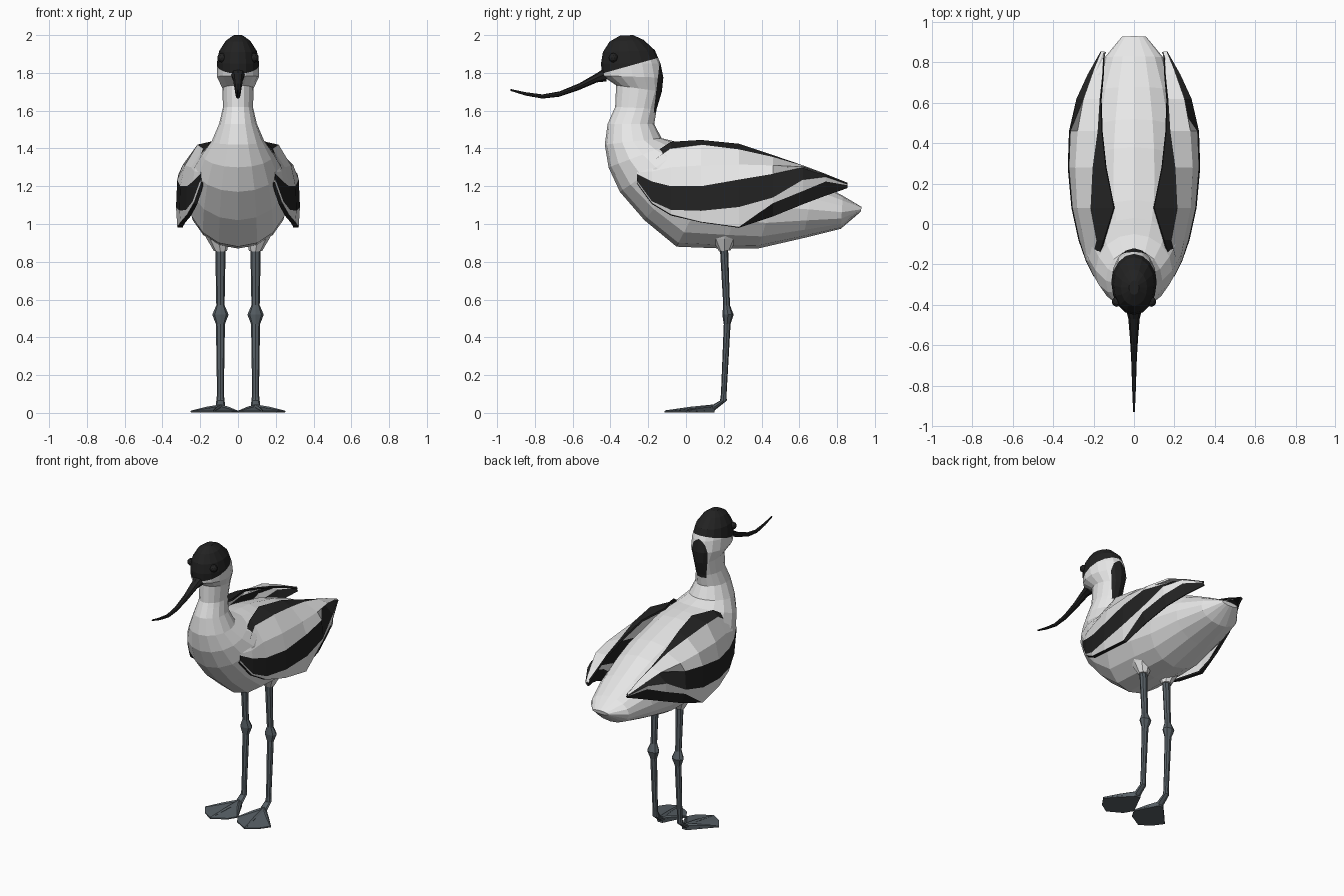
import bpy
import bmesh
from math import sin, cos, tau
from mathutils import Vector

if "Cube" in bpy.data.objects:
    bpy.data.objects.remove(bpy.data.objects["Cube"], do_unlink=True)


def material(name, colour):
    mat = bpy.data.materials.new(name)
    mat.use_nodes = True
    mat.diffuse_color = (*colour, 1)
    mat.node_tree.nodes["Principled BSDF"].inputs["Base Color"].default_value = (*colour, 1)
    return mat


WHITE = material("white feathers", (0.8, 0.8, 0.8))
BLACK = material("black feathers", (0.016, 0.016, 0.016))
GREY = material("blue grey skin", (0.095, 0.115, 0.13))


def finish(name, bm, *mats):
    mesh = bpy.data.meshes.new(name)
    bm.to_mesh(mesh)
    bm.free()
    for mat in mats:
        mesh.materials.append(mat)
    obj = bpy.data.objects.new(name, mesh)
    bpy.context.collection.objects.link(obj)
    return obj


def loft(rings, sides, side=1):
    """Skin elliptical rings given as (front y, z, back y, z, half width, centre x)."""
    bm = bmesh.new()
    loops = []
    for y0, z0, y1, z1, width, *x in rings:
        a, b = Vector((0, y0, z0)), Vector((0, y1, z1))
        centre = (a + b) / 2
        centre.x = x[0] if x else 0
        loop = []
        for i in range(sides):
            t = tau * i / sides
            p = centre + (b - a) / 2 * cos(t) + Vector((width * sin(t), 0, 0))
            loop.append(bm.verts.new((p.x * side, p.y, p.z)))
        loops.append(loop)
    for la, lb in zip(loops, loops[1:]):
        for i in range(sides):
            j = (i + 1) % sides
            bm.faces.new((la[i], la[j], lb[j], lb[i]))
    bm.faces.new(loops[0])
    bm.faces.new(loops[-1])
    bmesh.ops.recalc_face_normals(bm, faces=bm.faces)
    return bm


# Head, neck, body and tail in one skin, from crown to tail tip
body = loft([
    (-.35, 1.997, -.28, 2.0, .025),
    (-.405, 1.965, -.225, 1.975, .065),
    (-.44, 1.91, -.165, 1.92, .1),
    (-.45, 1.85, -.135, 1.85, .112),
    (-.445, 1.785, -.12, 1.775, .112),
    (-.37, 1.735, -.128, 1.7, .082),
    (-.375, 1.62, -.155, 1.61, .08),
    (-.415, 1.53, -.168, 1.53, .1),
    (-.43, 1.42, -.13, 1.455, .14),
    (-.41, 1.3, -.05, 1.435, .19),
    (-.35, 1.17, .03, 1.43, .23),
    (-.22, 1.02, .12, 1.42, .255),
    (-.05, .88, .22, 1.4, .265),
    (.2, .87, .38, 1.36, .26),
    (.38, .87, .52, 1.31, .24),
    (.62, .925, .68, 1.23, .2),
    (.82, .975, .83, 1.15, .145),
    (.925, 1.065, .93, 1.09, .06),
], 16)

# Cut the cap and nape outlines into the head, then colour the faces they enclose
CAP = (Vector((0, -.45, 1.795)), Vector((0, -.28, 1)).normalized())
NAPE = (Vector((0, -.17, 1.6)), Vector((0, 1, -.12)).normalized())
HEM = (Vector((0, 0, 1.59)), Vector((0, 0, 1)))


def above(point, plane):
    return (point - plane[0]).dot(plane[1]) > 0


for plane in (CAP, NAPE, HEM):
    faces = [f for f in body.faces if f.calc_center_median().z > 1.52]
    geom = faces + list({e for f in faces for e in f.edges}) + list({v for f in faces for v in f.verts})
    bmesh.ops.bisect_plane(body, geom=geom, dist=1e-5, plane_co=plane[0], plane_no=plane[1])
for f in body.faces:
    c = f.calc_center_median()
    if above(c, HEM) and (above(c, CAP) or above(c, NAPE)):
        f.material_index = 1
finish("body", body, WHITE, BLACK)

# Upturned bill
finish("bill", loft([
    (-.42, 1.755, -.42, 1.835, .04),
    (-.47, 1.75, -.47, 1.8, .028),
    (-.57, 1.708, -.565, 1.745, .02),
    (-.67, 1.674, -.67, 1.702, .014),
    (-.76, 1.664, -.76, 1.686, .011),
    (-.85, 1.68, -.85, 1.698, .008),
    (-.93, 1.705, -.93, 1.715, .004),
], 8), BLACK)

# Wing stations: y, then heights of top edge, upper band, stripe top, stripe
# bottom, lower stripe, bottom edge, then x of top edge, upper band, outermost
STATIONS = [
    (-.26, 1.29, 1.285, 1.265, 1.23, 1.22, 1.215, .185, .19, .2),
    (-.18, 1.37, 1.33, 1.225, 1.12, 1.11, 1.105, .18, .21, .24),
    (-.08, 1.435, 1.4, 1.2, 1.075, 1.05, 1.045, .15, .185, .275),
    (.08, 1.445, 1.42, 1.2, 1.07, 1.01, 1.008, .1, .215, .31),
    (.28, 1.425, 1.395, 1.235, 1.09, .983, .98, .14, .205, .328),
    (.46, 1.365, 1.355, 1.265, 1.14, 1.11, 1.04, .16, .18, .322),
    (.62, 1.31, 1.308, 1.3, 1.235, 1.175, 1.105, .165, .17, .285),
    (.74, 1.265, 1.264, 1.262, 1.25, 1.225, 1.15, .155, .157, .23),
    (.855, 1.215, 1.214, 1.213, 1.21, 1.205, 1.19, .15, .151, .165),
]
STRIPES = (1, 0, 0, 1, 0, 1)


def wing(name, side):
    bm = bmesh.new()
    columns = []
    for y, top, band, upper, lower, hem, bottom, x_top, x_band, x_out in STATIONS:
        reach = x_out - x_band
        profile = [
            (x_top, top), (x_band, band),
            (x_band + reach * .7, (band + upper) / 2),
            (x_band + reach * (.95 if y < .5 else .3), upper),
            (x_out, lower), (x_out * .98, hem), (x_out * .9, bottom),
        ]
        columns.append([bm.verts.new((side * x, y, z)) for x, z in profile])
    for ca, cb in zip(columns, columns[1:]):
        for row, stripe in enumerate(STRIPES):
            quad = [ca[row], ca[row + 1], cb[row + 1], cb[row]]
            f = bm.faces.new(quad if side < 0 else quad[::-1])
            f.material_index = stripe
    bm.normal_update()
    # make the sheet face outward so that its thickness grows inward
    if sum(f.normal.x * f.calc_area() for f in bm.faces) * side < 0:
        bmesh.ops.reverse_faces(bm, faces=bm.faces)
    obj = finish(name, bm, WHITE, BLACK)
    solid = obj.modifiers.new("thickness", "SOLIDIFY")
    solid.thickness = .012
    solid.offset = -1


def foot_web(name, side):
    # Heel, inner, middle and outer toe tips joined by a thin web
    outline = [(.075, .15), (.0, .0), (.035, -.06), (.13, -.115), (.2, -.07), (.25, .0), (.11, .15)]
    bm = bmesh.new()
    low = [bm.verts.new((side * x, y, .002)) for x, y in outline]
    high = [bm.verts.new((side * x, y, .03 if y > .1 else .01)) for x, y in outline]
    peak = bm.verts.new((side * .095, .13, .035))
    bm.faces.new(low)
    for i in range(len(outline)):
        j = (i + 1) % len(outline)
        bm.faces.new((low[i], low[j], high[j], high[i]))
        bm.faces.new((high[i], high[j], peak))
    bmesh.ops.recalc_face_normals(bm, faces=bm.faces)
    finish(name, bm, GREY)


for label, side in (("left", 1), ("right", -1)):
    wing(label + "_wing", side)

    # Eye
    eye = bmesh.new()
    bmesh.ops.create_icosphere(eye, subdivisions=2, radius=.025)
    bmesh.ops.translate(eye, verts=eye.verts, vec=(side * .085, -.385, 1.88))
    finish(label + "_eye", eye, BLACK)

    # Feathered thigh
    finish(label + "_thigh", loft([
        (.08, 1.02, .36, 1.02, .1, .12),
        (.14, .92, .27, .92, .06, .105),
        (.175, .855, .235, .86, .035, .093),
    ], 8, side), WHITE)

    # Leg with a knobbly joint, ending at the ankle
    leg = []
    for y, z, depth, width in [
        (.2, .9, .022, .028), (.215, .57, .018, .022), (.222, .52, .03, .043),
        (.218, .47, .018, .024), (.2, .1, .015, .018), (.198, .065, .018, .022),
    ]:
        leg.append((y - depth, z, y + depth, z, width, .093))
    leg.append((.12, .03, .14, .004, .028, .093))
    finish(label + "_leg", loft(leg, 8, side), GREY)

    # Webbed foot with three toes
    foot_web(label + "_foot", side)
    for toe, x, y in (("inner", .004, .0), ("middle", .13, -.112), ("outer", .245, .0)):
        finish(label + "_" + toe + "_toe", loft([
            (.15, .004, .15, .045, .018, .093),
            ((.15 + y) / 2, .003, (.15 + y) / 2, .032, .014, (.093 + x) / 2),
            (y, .002, y, .013, .006, x),
        ], 6, side), GREY)
